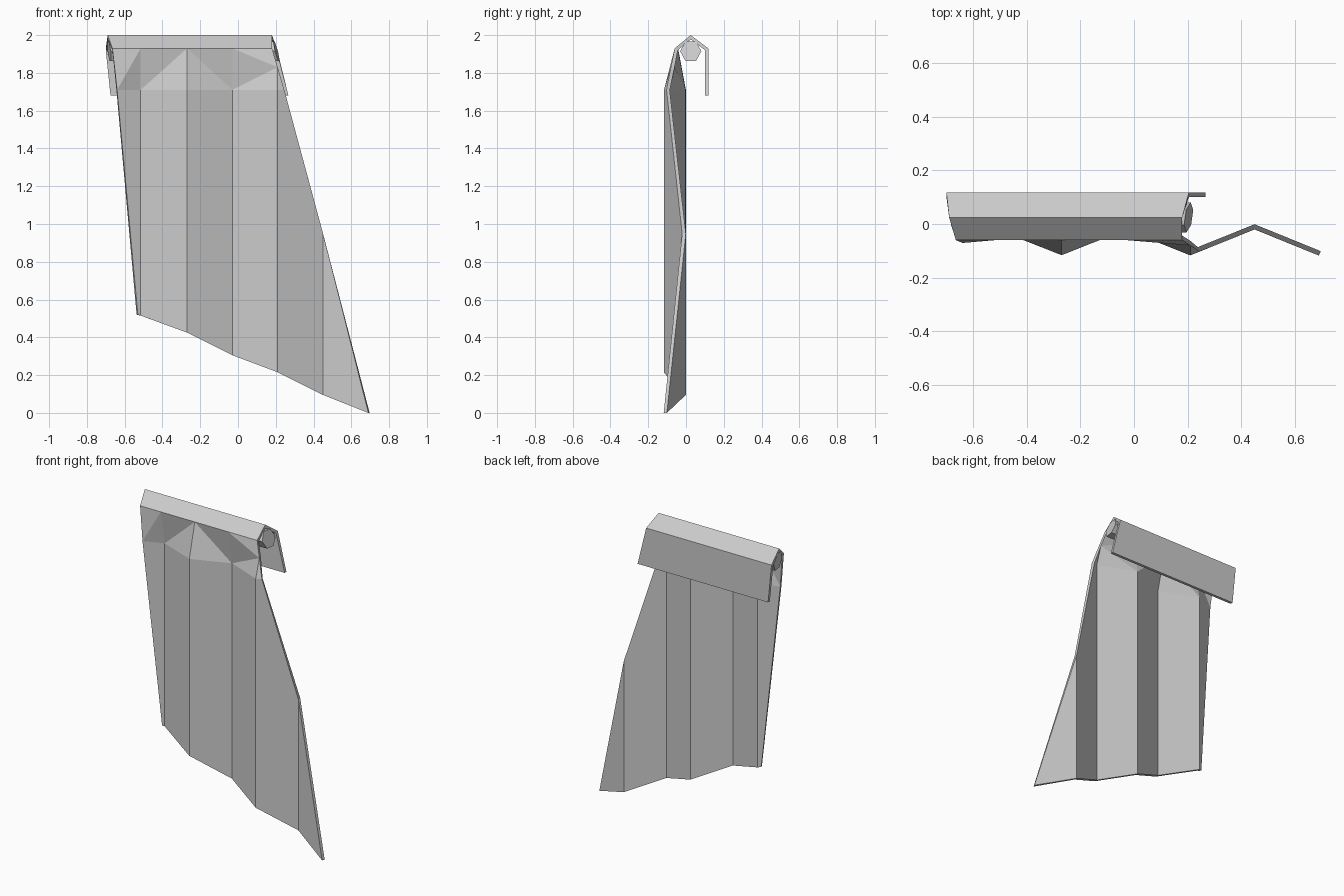
import bpy, bmesh, math
from mathutils import Vector

old = bpy.data.objects.get("Cube")
if old:
    bpy.data.objects.remove(old, do_unlink=True)

# One plain grey for everything
grey = bpy.data.materials.new("cloth_grey")
grey.use_nodes = True
grey.diffuse_color = (0.6, 0.6, 0.6, 1)
bsdf = grey.node_tree.nodes["Principled BSDF"]
bsdf.inputs["Base Color"].default_value = (0.6, 0.6, 0.6, 1)
bsdf.inputs["Roughness"].default_value = 0.9


def make_object(name, bm):
    mesh = bpy.data.meshes.new(name)
    bm.to_mesh(mesh)
    bm.free()
    mesh.materials.append(grey)
    obj = bpy.data.objects.new(name, mesh)
    bpy.context.collection.objects.link(obj)
    return obj


FRONT, BACK = -0.118, -0.02   # depth of the pleat folds
FOLDS = [-0.515, -0.27, -0.03, 0.21, 0.45, 0.69]
HEMS = [0.515, 0.425, 0.305, 0.215, 0.095, 0]


def pleat_y(x):
    """Zigzag depth of the cloth at a given x."""
    t = abs((x - FOLDS[0]) / 0.241) % 2
    t = t if t <= 1 else 2 - t
    return BACK + (FRONT - BACK) * t


# Pleated cloth hanging at the front and folded over the rod
bm = bmesh.new()


def vert(x, z, y=None):
    return bm.verts.new((x, pleat_y(x) if y is None else y, z))


GATHER_Z, TOP_Z, TOP_Y = 1.71, 1.93, -0.06
hem = [vert(-0.53, 0.52)] + [vert(x, z) for x, z in zip(FOLDS, HEMS)]
low = [vert(x, GATHER_Z) for x in [-0.64] + FOLDS[:4] + [0.245]]
top = [vert(x, TOP_Z, TOP_Y) for x in (-0.665, -0.515, -0.27, -0.03, 0.18)]
edge_mid = vert(0.45, 0.95)
edge_high = vert(0.21, 1.83, -0.08)
ridge = [vert(-0.69, 2.0, 0.025), vert(0.18, 2.0, 0.025)]
back = [vert(-0.70, 1.93, 0.118), vert(0.205, 1.93, 0.118)]
flap = [vert(-0.675, 1.68, 0.118), vert(0.267, 1.68, 0.118)]

# long pleats
for i in range(4):
    bm.faces.new((hem[i], hem[i + 1], low[i + 1], low[i]))
bm.faces.new((hem[4], hem[5], edge_mid, low[5], low[4]))
bm.faces.new((hem[5], hem[6], edge_mid))

# gathered triangles under the rod
for tri in ((low[0], top[1], top[0]), (low[0], low[1], top[1]),
            (low[1], top[2], top[1]), (low[1], low[2], top[2]),
            (low[2], low[3], top[2]), (low[3], top[3], top[2]),
            (low[3], edge_high, top[3]), (edge_high, top[4], top[3]),
            (low[3], low[4], edge_high), (low[4], low[5], edge_high)):
    bm.faces.new(tri)

# fold over the rod and short back flap
bm.faces.new(top + [ridge[1], ridge[0]])
bm.faces.new((ridge[0], ridge[1], back[1], back[0]))
bm.faces.new((back[0], back[1], flap[1], flap[0]))

cloth = make_object("hanging_cloth", bm)
thick = cloth.modifiers.new("thickness", 'SOLIDIFY')
thick.thickness = 0.018
thick.offset = -1
thick.use_even_offset = True
thick.use_quality_normals = True

# Six-sided rod with ends cut along the slanting cloth edges
bm = bmesh.new()
rings = []
for x0, dx_dy, dx_dz in ((-0.682, -0.15, -0.1), (0.204, 0.14, -0.255)):
    ring = []
    for k in range(6):
        a = math.tau * k / 6
        dy, dz = 0.056 * math.cos(a), 0.06 * math.sin(a)
        ring.append(bm.verts.new((x0 + dx_dy * dy + dx_dz * dz, 0.025 + dy, 1.915 + dz)))
    rings.append(ring)
for k in range(6):
    n = (k + 1) % 6
    bm.faces.new((rings[0][k], rings[0][n], rings[1][n], rings[1][k]))
for ring in rings:
    bm.faces.new(ring)
bmesh.ops.recalc_face_normals(bm, faces=bm.faces)
make_object("hanging_rod", bm)
